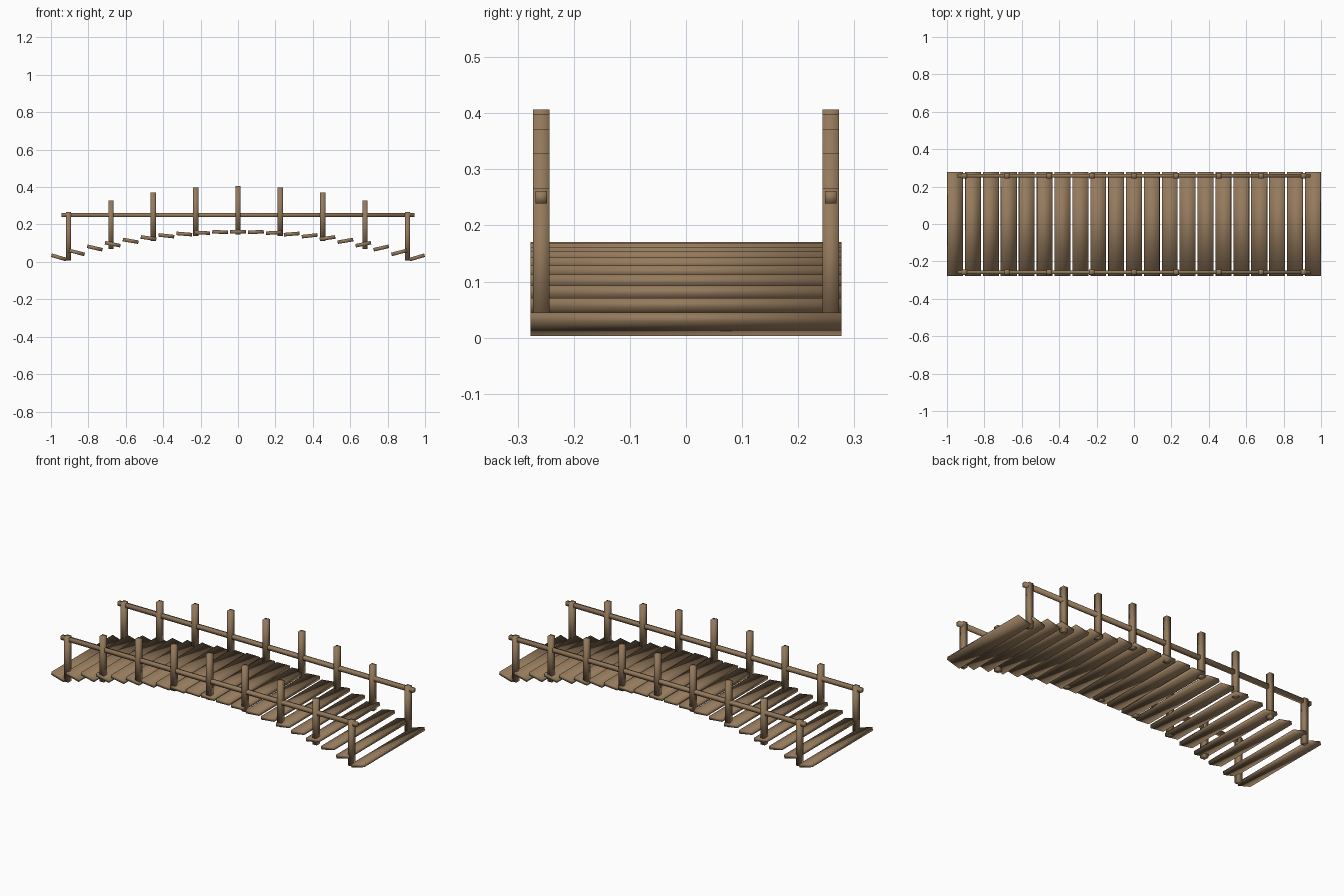
import bpy
import math

cube = bpy.data.objects.get("Cube")
if cube:
    bpy.data.objects.remove(cube, do_unlink=True)

# Weathered timber, shared by every part
wood = bpy.data.materials.new("weathered_wood")
wood.use_nodes = True
color = (0.30, 0.195, 0.108, 1)
wood.diffuse_color = color
bsdf = wood.node_tree.nodes["Principled BSDF"]
bsdf.inputs["Base Color"].default_value = color
bsdf.inputs["Roughness"].default_value = 0.9


def beam(name, center, size, tilt=0.0):
    """Softly shaded timber block, turned by tilt about the y axis."""
    bpy.ops.mesh.primitive_cube_add(size=1, location=center, rotation=(0, tilt, 0))
    obj = bpy.context.object
    obj.name = name
    obj.scale = size
    bpy.ops.object.transform_apply(location=False, rotation=False, scale=True)
    bpy.ops.object.shade_smooth()
    obj.data.materials.append(wood)
    return obj


# Deck: planks on a shallow arc, each leaning outward against the slope
PLANKS = 21
RADIUS = 3.41
CROWN = 0.161
END = 0.957
for i in range(PLANKS):
    x = END * (2 * i / (PLANKS - 1) - 1)
    drop = RADIUS - math.sqrt(RADIUS ** 2 - x ** 2)
    lean = -math.asin(x / RADIUS)
    beam(f"deck_plank_{i + 1}", (x, 0, CROWN - drop), (0.084, 0.555, 0.019), lean)

# Posts and handrails on both sides
POSTS = 9
SPACING = 0.2265
RAIL_Y = 0.258
for side, y in (("front", -RAIL_Y), ("back", RAIL_Y)):
    for i in range(POSTS):
        x = (i - POSTS // 2) * SPACING
        beam(f"{side}_post_{i + 1}", (x, y, 0.277 - 0.171 * x * x), (0.028, 0.03, 0.26))
    beam(f"{side}_handrail", (0, y, 0.25), (1.888, 0.021, 0.022))
